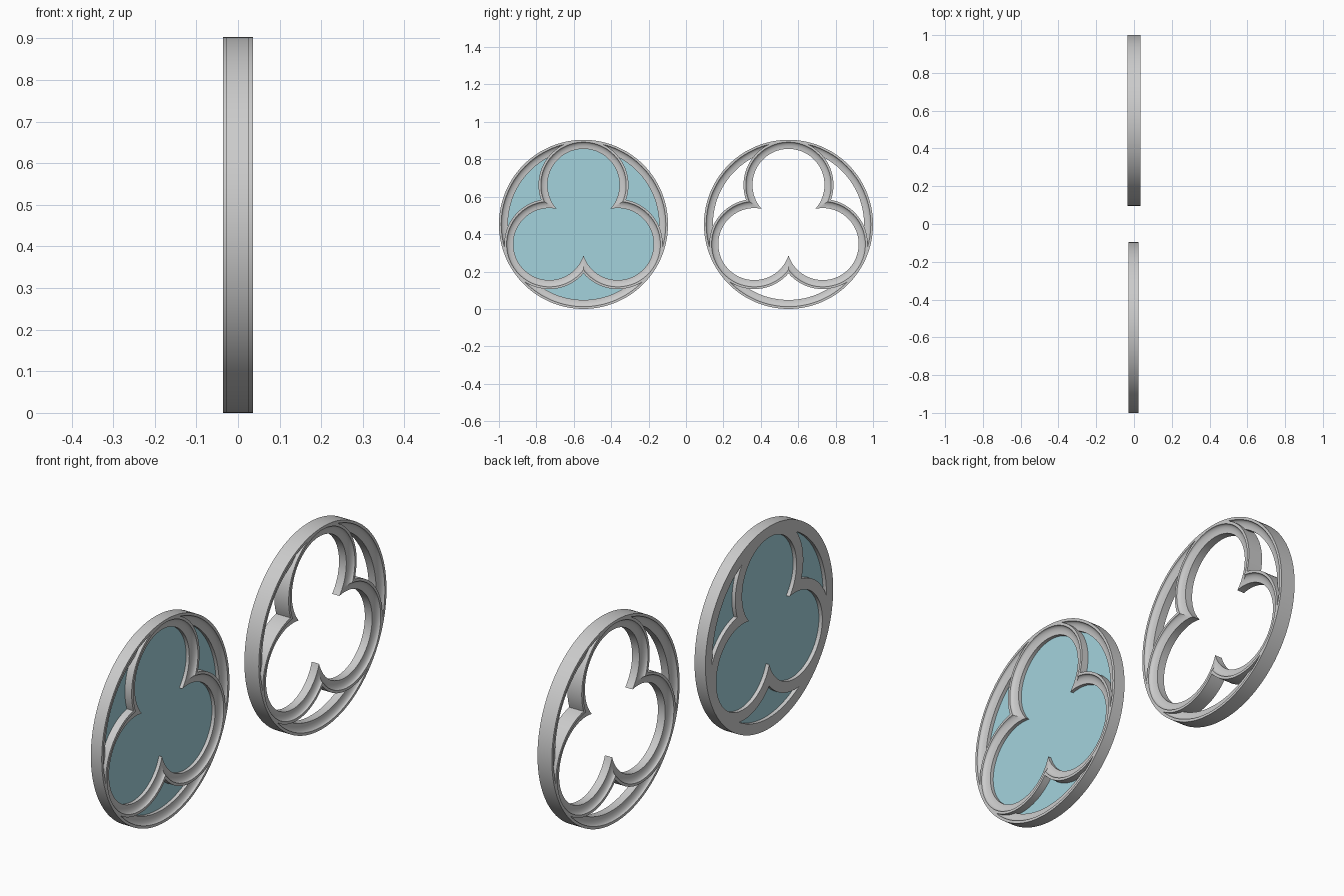
import bpy, bmesh, math
from math import sin, cos, acos, pi, radians

if "Cube" in bpy.data.objects:
    bpy.data.objects.remove(bpy.data.objects["Cube"], do_unlink=True)


def material(name, colour):
    m = bpy.data.materials.new(name)
    m.use_nodes = True
    m.diffuse_color = colour
    m.node_tree.nodes["Principled BSDF"].inputs["Base Color"].default_value = colour
    return m


STONE = material("pale grey stone", (0.6, 0.6, 0.6, 1))
GLASS = material("pale blue glass", (0.37, 0.65, 0.72, 1))

R = 0.452            # overall radius
OFFSET = 0.211       # lobe centre from window centre
LIP, COVE = 0.012, 0.036
DEPTH = 0.0175       # hollow depth
LOBE_R = 0.2405


def moulding(radius, front, back, two_sided):
    """Closed (radius, x) section: outer wall, flat lip, hollow down to the opening."""
    lip = radius - LIP
    steps = [i / 8 * pi / 2 for i in range(9)]
    hollow = [(lip - COVE * (1 - cos(t)), DEPTH * sin(t)) for t in steps]
    pts = [(radius, front)] + [(r, front - h) for r, h in hollow]
    if two_sided:
        pts += [(r, back + h) for r, h in reversed(hollow)]
    else:
        pts.append((lip - COVE, back))
    return pts + [(radius, back)]


def skin(bm, rows, closed):
    """Quads between neighbouring sections."""
    n = len(rows[0])
    for i in range(len(rows) if closed else len(rows) - 1):
        a, b = rows[i], rows[(i + 1) % len(rows)]
        for j in range(n):
            k = (j + 1) % n
            bm.faces.new((a[j], a[k], b[k], b[j]))


def finish(bm, name, mat, y):
    bmesh.ops.remove_doubles(bm, verts=bm.verts, dist=0.00005)
    bmesh.ops.recalc_face_normals(bm, faces=bm.faces)
    me = bpy.data.meshes.new(name)
    bm.to_mesh(me)
    bm.free()
    me.materials.append(mat)
    ob = bpy.data.objects.new(name, me)
    ob.location = (0, y, R)
    bpy.context.collection.objects.link(ob)
    bpy.ops.object.select_all(action='DESELECT')
    ob.select_set(True)
    bpy.context.view_layer.objects.active = ob
    bpy.ops.object.shade_smooth_by_angle(angle=radians(30))
    return ob


def ring(name, y, section, mat=STONE, count=128):
    bm = bmesh.new()
    angles = [2 * pi * i / count for i in range(count)]
    rows = [[bm.verts.new((x, r * cos(a), r * sin(a))) for r, x in section]
            for a in angles]
    skin(bm, rows, True)
    return finish(bm, name, mat, y)


def trefoil(name, y, section, count=64):
    """Three swept arcs, mitred where neighbouring lobes meet."""
    bm = bmesh.new()
    gap = OFFSET * sin(pi / 3)
    for axis in (90, 210, 330):
        ax = radians(axis)
        rows = []
        for i in range(count + 1):
            row = []
            for r, x in section:
                end = radians(150) - acos(gap / r)
                a = ax + end * (2 * i / count - 1)
                row.append(bm.verts.new((x, OFFSET * cos(ax) + r * cos(a),
                                         OFFSET * sin(ax) + r * sin(a))))
            rows.append(row)
        skin(bm, rows, False)
    return finish(bm, name, STONE, y)


def window(label, y, front, back, two_sided):
    ring(label + " outer ring", y, moulding(R, front, back, two_sided))
    trefoil(label + " trefoil", y, moulding(LOBE_R, front, back, two_sided))


# Open window, moulded on both faces
window("open", 0.548, 0.0355, -0.0355, True)

# Glazed window, moulded on one face and flat behind
window("glazed", -0.548, 0.025, -0.029, False)

# Glass pane held inside the frame
bm = bmesh.new()
for x in (-0.012, -0.008):
    bm.faces.new([bm.verts.new((x, 0.425 * cos(2 * pi * i / 96), 0.425 * sin(2 * pi * i / 96)))
                  for i in range(96)])
bmesh.ops.bridge_loops(bm, edges=bm.edges[:])
finish(bm, "glass pane", GLASS, -0.548)
